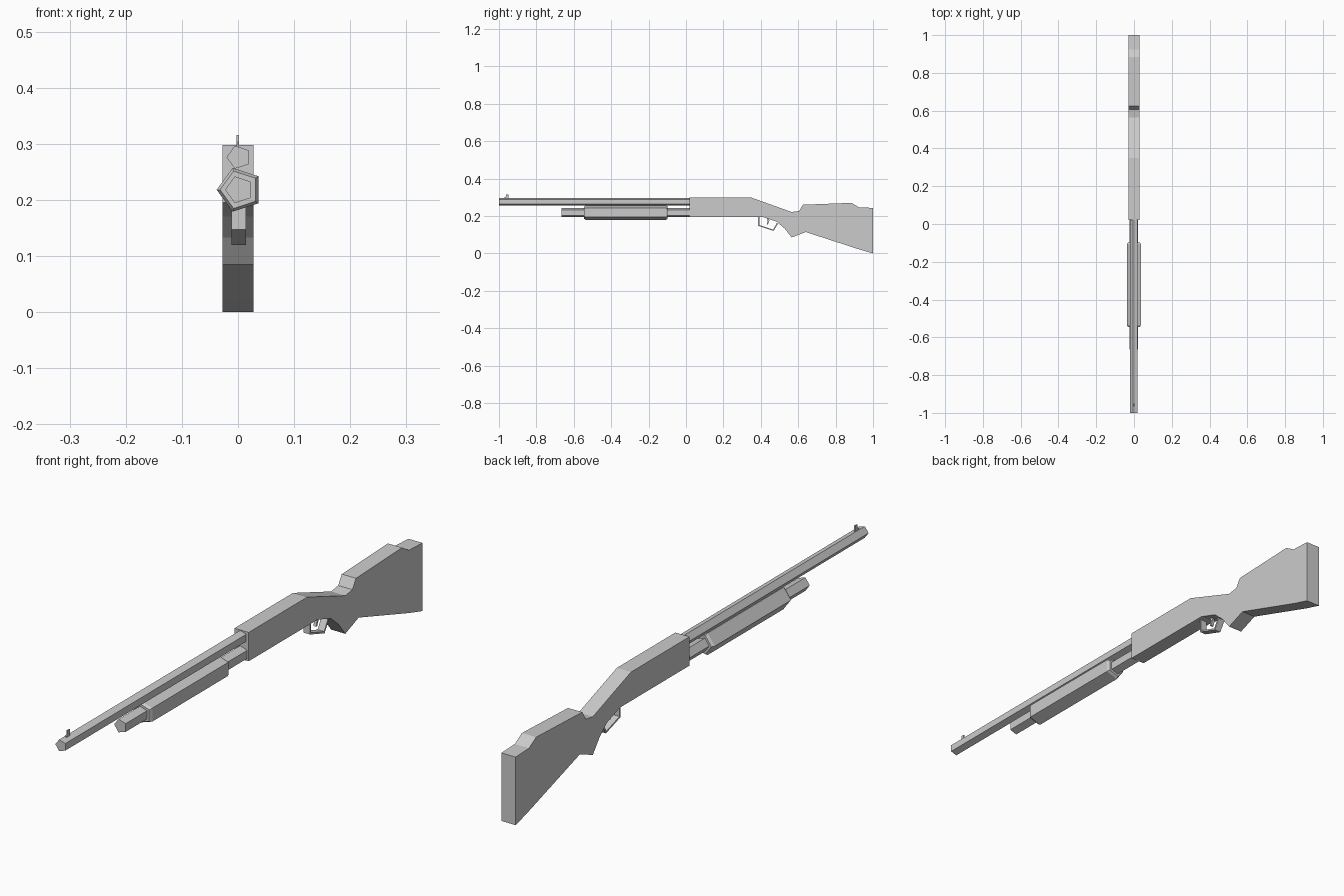
import bpy
import bmesh
from math import cos, sin, pi

cube = bpy.data.objects.get("Cube")
if cube:
    bpy.data.objects.remove(cube, do_unlink=True)

GREY = 0.6
grey = bpy.data.materials.new("plain grey")
grey.use_nodes = True
grey.diffuse_color = (GREY, GREY, GREY, 1)
grey.node_tree.nodes["Principled BSDF"].inputs["Base Color"].default_value = (GREY, GREY, GREY, 1)


def finish(name, bm):
    bmesh.ops.recalc_face_normals(bm, faces=bm.faces)
    mesh = bpy.data.meshes.new(name)
    bm.to_mesh(mesh)
    bm.free()
    mesh.materials.append(grey)
    obj = bpy.data.objects.new(name, mesh)
    bpy.context.collection.objects.link(obj)
    return obj


def slab(name, outline, x0, x1):
    """Side outline of (y, z) points extruded across x."""
    bm = bmesh.new()
    face = bm.faces.new([bm.verts.new((x0, y, z)) for y, z in outline])
    new = bmesh.ops.extrude_face_region(bm, geom=[face])["geom"]
    moved = [v for v in new if isinstance(v, bmesh.types.BMVert)]
    bmesh.ops.translate(bm, vec=(x1 - x0, 0, 0), verts=moved)
    return finish(name, bm)


def five_sided_rod(name, x, z, stations):
    """Pentagonal rod along y, one corner toward -x; stations are (y, radius)."""
    bm = bmesh.new()
    rings = []
    for y, r in stations:
        angles = [pi + 2 * pi * i / 5 for i in range(5)]
        rings.append([bm.verts.new((x + r * cos(a), y, z + r * sin(a))) for a in angles])
    for a, b in zip(rings, rings[1:]):
        for i in range(5):
            j = (i + 1) % 5
            bm.faces.new((a[i], a[j], b[j], b[i]))
    bm.faces.new(rings[0])
    bm.faces.new(rings[-1])
    return finish(name, bm)


# Receiver and shoulder stock share one flat-sided outline
slab("receiver_and_stock", [
    (0.02, 0.298), (0.35, 0.298), (0.565, 0.221), (0.605, 0.227),
    (0.625, 0.26), (0.885, 0.27), (0.925, 0.246), (1.0, 0.243),
    (1.0, 0.0), (0.93, 0.02), (0.64, 0.114), (0.565, 0.085),
    (0.527, 0.133), (0.484, 0.17), (0.41, 0.195), (0.02, 0.195),
], -0.028, 0.028)

# Barrel, magazine tube and sliding fore-end
five_sided_rod("barrel", 0.001, 0.276, [(-1.0, 0.0215), (0.03, 0.0215)])
five_sided_rod("magazine_tube", 0.002, 0.218, [(-0.665, 0.025), (0.03, 0.025)])
five_sided_rod("fore_end", 0.003, 0.218,
               [(-0.545, 0.035), (-0.535, 0.041), (-0.108, 0.041), (-0.098, 0.035)])

# Front sight blade
slab("front_sight", [(-0.97, 0.285), (-0.95, 0.285), (-0.95, 0.316), (-0.963, 0.316),
                     (-0.963, 0.303), (-0.97, 0.3)], -0.003, 0.002)

# Trigger guard: thin bent strap
slab("trigger_guard", [
    (0.386, 0.2), (0.386, 0.147), (0.468, 0.12), (0.492, 0.158), (0.486, 0.163),
    (0.466, 0.127), (0.392, 0.151), (0.392, 0.2),
], -0.012, 0.014)

# Trigger
slab("trigger", [(0.425, 0.2), (0.437, 0.175), (0.432, 0.155), (0.438, 0.155),
                 (0.446, 0.175), (0.438, 0.2)], -0.005, 0.006)
